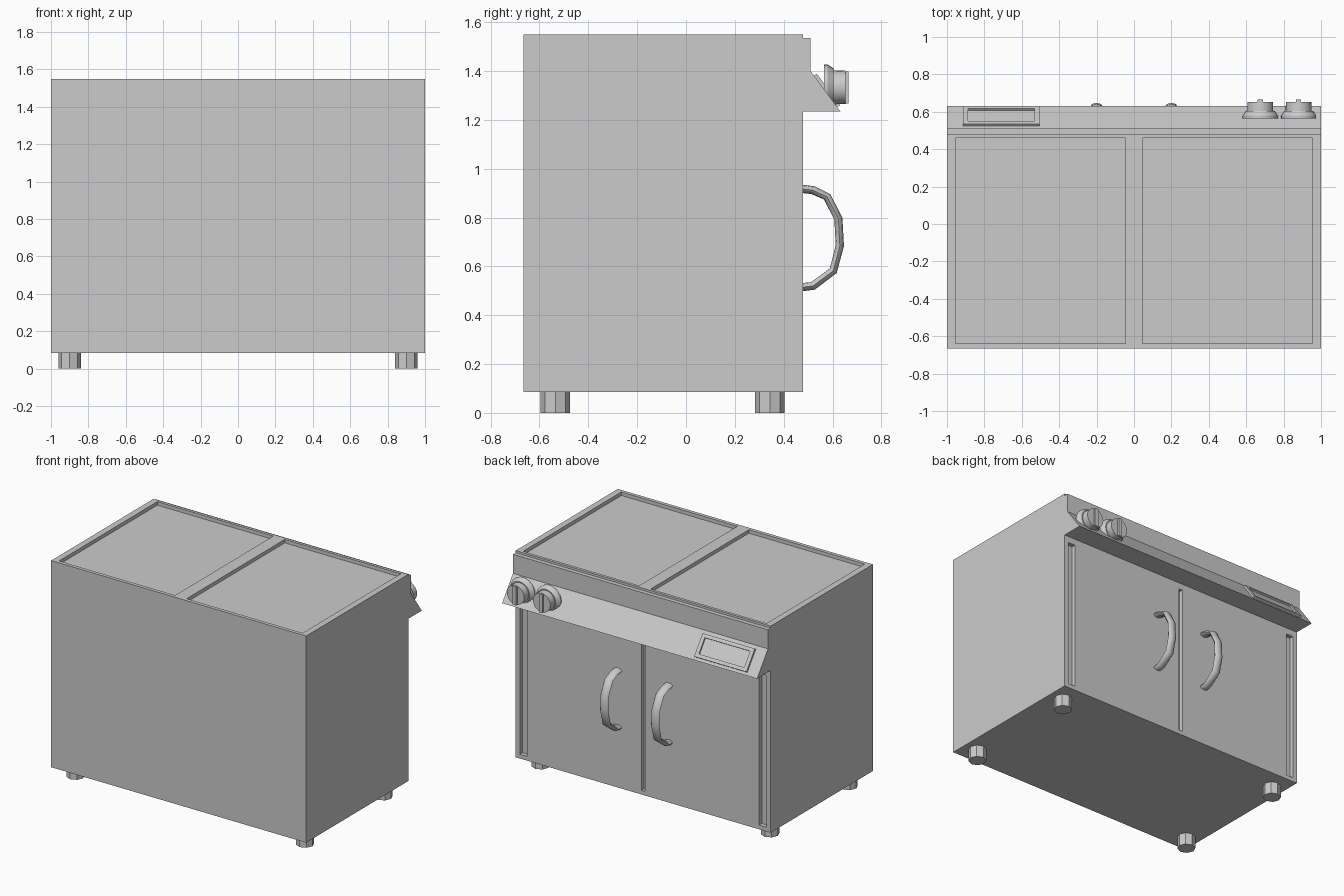
import bpy, bmesh, math
from mathutils import Vector, Matrix

if "Cube" in bpy.data.objects:
    bpy.data.objects.remove(bpy.data.objects["Cube"])


def make(name, bm):
    bmesh.ops.recalc_face_normals(bm, faces=bm.faces[:])
    me = bpy.data.meshes.new(name)
    bm.to_mesh(me)
    bm.free()
    ob = bpy.data.objects.new(name, me)
    bpy.context.collection.objects.link(ob)
    return ob


def box(name, lo, hi):
    bm = bmesh.new()
    bmesh.ops.create_cube(bm, size=1)
    for v in bm.verts:
        v.co = [(a + b) / 2 + c * (b - a) for a, b, c in zip(lo, hi, v.co)]
    return make(name, bm)


def cone(name, loc, r1, r2, depth, n, rot=None):
    bm = bmesh.new()
    m = Matrix.Translation(loc) @ (rot or Matrix())
    bmesh.ops.create_cone(bm, cap_ends=True, segments=n, radius1=r1, radius2=r2,
                          depth=depth, matrix=m)
    return make(name, bm)


def extrude_x(name, profile, x0, x1):
    bm = bmesh.new()
    f = bm.faces.new([bm.verts.new((x0, y, z)) for y, z in profile])
    new = bmesh.ops.extrude_face_region(bm, geom=[f])["geom"]
    bmesh.ops.translate(bm, vec=(x1 - x0, 0, 0),
                        verts=[g for g in new if isinstance(g, bmesh.types.BMVert)])
    return make(name, bm)


def cut(ob, cutters):
    for c in cutters:
        c.hide_render = True
        mod = ob.modifiers.new("cut", "BOOLEAN")
        mod.operation = "DIFFERENCE"
        mod.solver = "EXACT"
        mod.object = c
    dg = bpy.context.evaluated_depsgraph_get()
    me = bpy.data.meshes.new_from_object(ob.evaluated_get(dg))
    ob.modifiers.clear()
    ob.data = me
    for c in cutters:
        bpy.data.objects.remove(c)


def smooth(ob, angle=35):
    bpy.ops.object.select_all(action="DESELECT")
    ob.select_set(True)
    bpy.context.view_layer.objects.active = ob
    bpy.ops.object.shade_smooth_by_angle(angle=math.radians(angle))


# cabinet with two sunken hot plates, side slots and door gap
cabinet = box("cabinet", (-1, -0.665, 0.085), (1, 0.48, 1.55))
cutters = [box("gap_cutter", (-0.013, 0.45, 0.115), (0.013, 0.6, 1.19))]
for s in (-1, 1):
    a, b = sorted((s * 0.045, s * 0.955))
    cutters.append(box("plate_cutter", (a, -0.64, 1.525), (b, 0.46, 1.7)))
    a, b = sorted((s * 0.91, s * 0.967))
    cutters.append(box("slot_cutter", (a, 0.45, 0.115), (b, 0.6, 1.19)))
cut(cabinet, cutters)

# sloped control panel
extrude_x("control_panel", [(0.47, 1.535), (0.51, 1.535), (0.51, 1.40),
                            (0.632, 1.235), (0.47, 1.235)], -1, 1)

# display frame lying on the slope, with a sunken screen
slope = Vector((0, 0.122, -0.165)).normalized()
normal = Vector((0, 0.165, 0.122)).normalized()
frame = box("display_frame", (-0.205, -0.08, -0.015), (0.205, 0.08, 0.014))
cut(frame, [box("screen_cutter", (-0.178, -0.056, 0.003), (0.178, 0.056, 0.1))])
basis = Matrix((Vector((-1, 0, 0)), slope, normal)).transposed().to_4x4()
frame.data.transform(Matrix.Translation((-0.71, 0.572, 1.316)) @ basis)

# knobs: flared collar, drum and grip ridge
to_y = Matrix.Rotation(-math.pi / 2, 4, "X")
for i, x in enumerate((0.675, 0.88)):
    z = 1.333
    smooth(cone(f"knob_collar_{i}", (x, 0.5725, z), 0.094, 0.094, 0.015, 24, to_y))
    smooth(cone(f"knob_flare_{i}", (x, 0.5925, z), 0.094, 0.077, 0.025, 24, to_y))
    smooth(cone(f"knob_drum_{i}", (x, 0.6225, z), 0.070, 0.068, 0.06, 24, to_y))
    box(f"knob_grip_{i}", (x - 0.014, 0.64, z - 0.066), (x + 0.014, 0.665, z + 0.066))

# bowed door handles swept from an oval section
path = [Vector((0, y, z)) for y, z in (
    (0.47, 0.918), (0.52, 0.912), (0.578, 0.885), (0.624, 0.795),
    (0.630, 0.685), (0.603, 0.582), (0.52, 0.520), (0.47, 0.514))]
for side, x in (("left", 0.2), ("right", -0.2)):
    bm = bmesh.new()
    rings = []
    for i, p in enumerate(path):
        t = (path[min(i + 1, len(path) - 1)] - path[max(i - 1, 0)]).normalized()
        n = t.cross(Vector((1, 0, 0)))
        rings.append([bm.verts.new(p + Vector((x + 0.032 * math.cos(a), 0, 0)) + n * 0.017 * math.sin(a))
                      for a in (k * math.pi / 4 for k in range(8))])
    for r, q in zip(rings, rings[1:]):
        for k in range(8):
            bm.faces.new((r[k], r[(k + 1) % 8], q[(k + 1) % 8], q[k]))
    bm.faces.new(rings[0])
    bm.faces.new(rings[-1])
    smooth(make(f"{side}_door_handle", bm), 50)

# feet
for x in (-0.9, 0.9):
    for y in (-0.535, 0.343):
        cone(f"foot_{'l' if x > 0 else 'r'}_{'back' if y < 0 else 'front'}",
             (x, y, 0.045), 0.06, 0.06, 0.09, 8)
